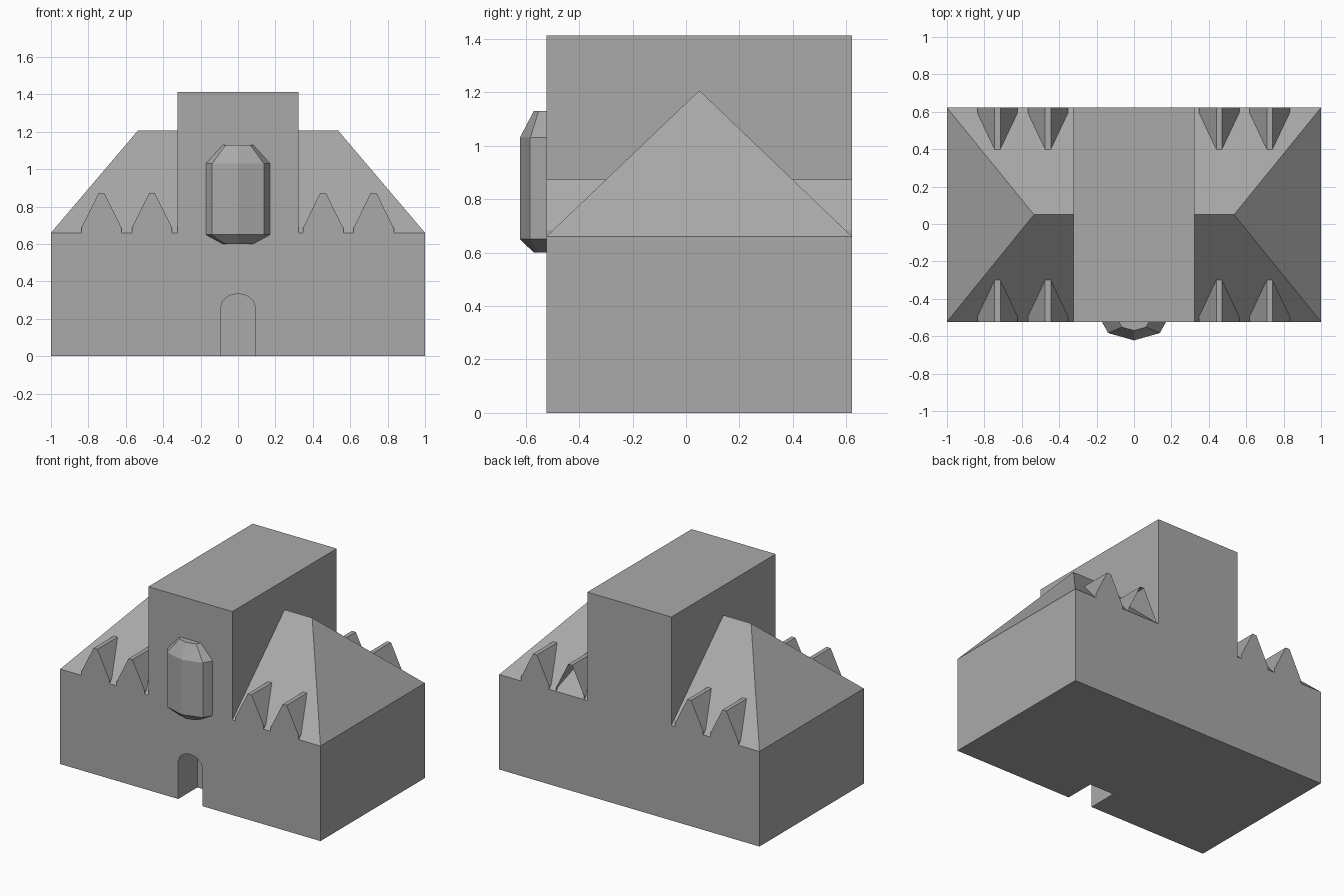
import bpy
import bmesh
from math import cos, sin, pi

cube = bpy.data.objects.get("Cube")
if cube:
    bpy.data.objects.remove(cube, do_unlink=True)

FRONT, BACK, RIDGE_Y = -0.523, 0.622, 0.05
EAVE, RIDGE, TOP = 0.66, 1.207, 1.413
TOWER = 0.323

stone = bpy.data.materials.new("grey stone")
stone.use_nodes = True
colour = (0.4, 0.4, 0.4, 1)
stone.diffuse_color = colour
stone.node_tree.nodes["Principled BSDF"].inputs["Base Color"].default_value = colour


def loft(name, rings, open_end=False):
    """Skin a row of matching rings and cap the ends."""
    bm = bmesh.new()
    rows = [[bm.verts.new(p) for p in ring] for ring in rings]
    n = len(rows[0])
    for a, b in zip(rows, rows[1:]):
        for i in range(n):
            j = (i + 1) % n
            bm.faces.new((a[i], a[j], b[j], b[i]))
    if not open_end:
        bm.faces.new(rows[0])
    bm.faces.new(rows[-1][::-1])
    bmesh.ops.recalc_face_normals(bm, faces=bm.faces)
    mesh = bpy.data.meshes.new(name)
    bm.to_mesh(mesh)
    bm.free()
    mesh.materials.append(stone)
    obj = bpy.data.objects.new(name, mesh)
    bpy.context.collection.objects.link(obj)
    return obj


def prism(name, profile, y0, y1, open_end=False):
    """Extrude an x-z profile along y."""
    return loft(name, [[(x, y, z) for x, z in profile] for y in (y0, y1)], open_end)


# Wide lower walls and central tower in one stepped outline
half = [(1, 0), (1, EAVE), (TOWER, EAVE), (TOWER, TOP)]
walls = prism("main_walls", half + [(-x, z) for x, z in half[::-1]], FRONT, BACK)

# Arched doorway recess
arch = [(0.093 * cos(pi * i / 6), 0.26 + 0.075 * sin(pi * i / 6)) for i in range(7)]
cutter = prism("doorway_cutter", [(0.093, -0.1)] + arch + [(-0.093, -0.1)],
               FRONT - 0.1, FRONT + 0.21)
cut = walls.modifiers.new("doorway", 'BOOLEAN')
cut.operation = 'DIFFERENCE'
cut.solver = 'EXACT'
cut.object = cutter
bpy.context.view_layer.objects.active = walls
bpy.ops.object.modifier_apply(modifier=cut.name)
bpy.data.objects.remove(cutter, do_unlink=True)

# Half-hipped roof wing on each side of the tower
for side, s in (("left", 1), ("right", -1)):
    inner = TOWER - 0.01
    loft(side + "_roof", [
        [(s * inner, FRONT, EAVE), (s * inner, BACK, EAVE), (s * inner, RIDGE_Y, RIDGE)],
        [(s, FRONT, EAVE), (s, BACK, EAVE), (s * 0.535, RIDGE_Y, RIDGE)],
    ])

# Pointed dormers along both eaves; one at the back is open
peak = [(0.108, EAVE), (0.108, 0.685), (0.015, 0.873)]
peak += [(-x, z) for x, z in peak[::-1]]
for end, y, inward in (("front", FRONT, 1), ("back", BACK, -1)):
    for i, cx in enumerate((-0.73, -0.46, 0.455, 0.725)):
        prism(f"{end}_dormer_{i + 1}", [(cx + x, z) for x, z in peak],
              y, y + inward * 0.225, open_end=(end == "back" and i == 2))

# Faceted bay window with tapered top and bottom
plan = [(0.172, 0), (0.138, 0.06), (0, 0.099), (-0.138, 0.06), (-0.172, 0)]
levels = [(0.6, 0.47), (0.65, 1), (1.03, 1), (1.13, 0.47)]
loft("bay_window", [[(x * k, FRONT - d * k, z) for x, d in plan] for z, k in levels])
